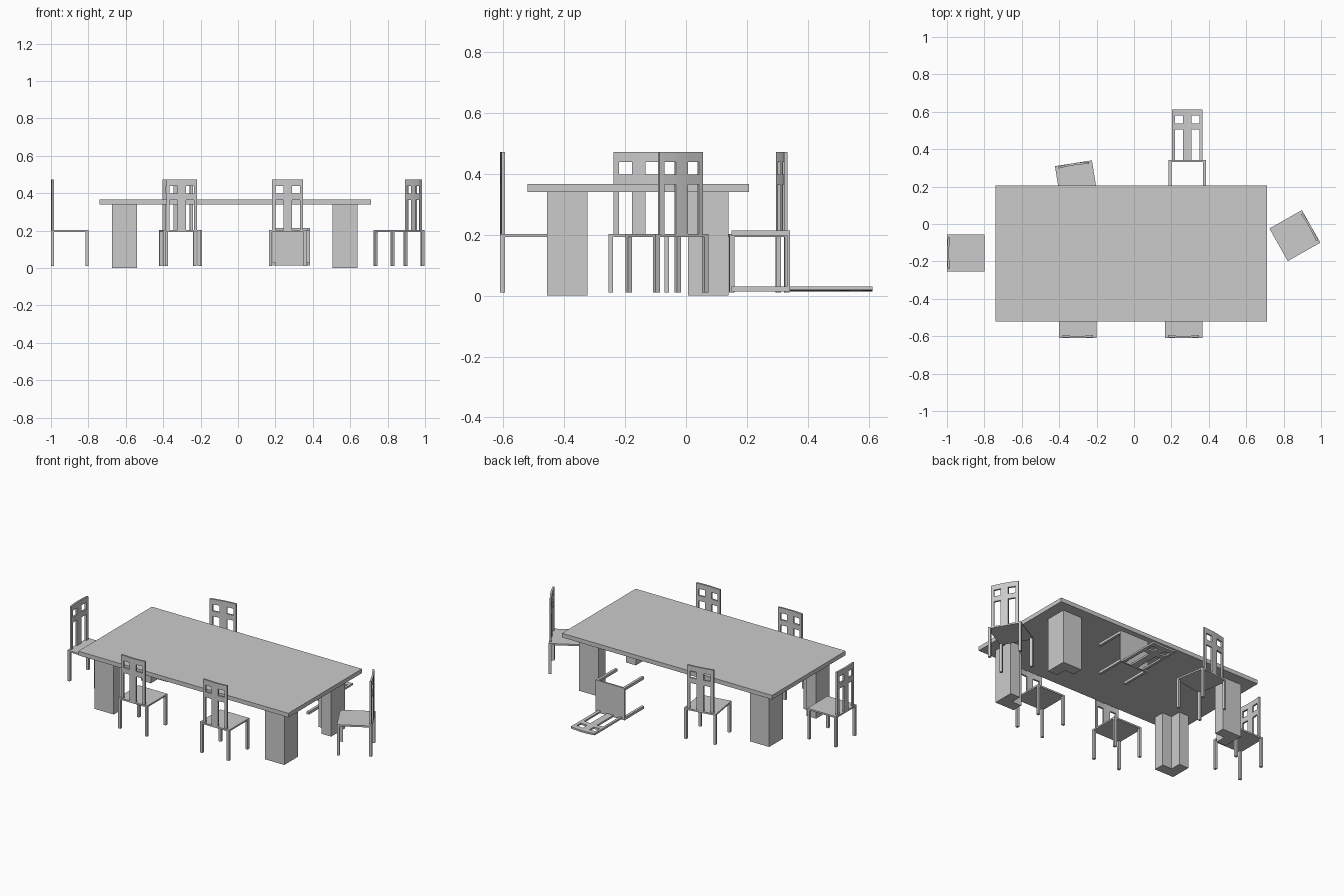
import bpy, bmesh, math
from mathutils import Matrix, Vector

if "Cube" in bpy.data.objects:
    bpy.data.objects.remove(bpy.data.objects["Cube"])

grey = bpy.data.materials.new("plain grey")
grey.diffuse_color = (0.6, 0.6, 0.6, 1)
grey.use_nodes = True
grey.node_tree.nodes["Principled BSDF"].inputs["Base Color"].default_value = grey.diffuse_color


def finish(bm, name):
    bmesh.ops.recalc_face_normals(bm, faces=bm.faces)
    me = bpy.data.meshes.new(name)
    bm.to_mesh(me)
    bm.free()
    me.materials.append(grey)
    return me


def place(me, name, mat=Matrix()):
    ob = bpy.data.objects.new(name, me)
    bpy.context.collection.objects.link(ob)
    ob.matrix_world = mat
    return ob


def add_box(bm, lo, hi):
    lo, hi = Vector(lo), Vector(hi)
    m = Matrix.Translation((lo + hi) / 2) @ Matrix.Diagonal((*(hi - lo), 1))
    bmesh.ops.create_cube(bm, size=1, matrix=m)


def extrude(bm, faces, vec):
    r = bmesh.ops.extrude_face_region(bm, geom=faces, use_keep_orig=True)
    vs = [g for g in r["geom"] if isinstance(g, bmesh.types.BMVert)]
    bmesh.ops.translate(bm, verts=vs, vec=vec)


# Table top
bm = bmesh.new()
add_box(bm, (-0.74, -0.52, 0.34), (0.712, 0.207, 0.366))
place(finish(bm, "table_top"), "table_top")

# L-shaped table legs, notch turned to the table middle
bm = bmesh.new()
a, t = 0.067, 0.0
L = [(-a, -a), (a, -a), (a, t), (t, t), (t, a), (-a, a)]
f = bm.faces.new([bm.verts.new((x, y, 0)) for x, y in L])
extrude(bm, [f], (0, 0, 0.34))
leg = finish(bm, "table_leg")
for i, (x, y) in enumerate([(-0.606, -0.39), (0.573, -0.39), (0.573, 0.073), (-0.606, 0.073)]):
    place(leg, f"table_leg_{i + 1}",
          Matrix.Translation((x, y, 0)) @ Matrix.Rotation(i * math.pi / 2, 4, 'Z'))

# Chair seat and chair legs (chair faces +y, back at -y)
bm = bmesh.new()
add_box(bm, (-0.1, -0.1, 0.182), (0.1, 0.1, 0.192))
seat = finish(bm, "chair_seat")
bm = bmesh.new()
for sx in (-1, 1):
    for sy in (-1, 1):
        cx, cy = sx * 0.092, sy * 0.092
        add_box(bm, (cx - 0.008, cy - 0.008, 0), (cx + 0.008, cy + 0.008, 0.183))
legs = finish(bm, "chair_legs")

# Slightly bowed back panel with two slots and two square windows
xs = [-0.0825, -0.0655, -0.0225, 0, 0.0225, 0.0655, 0.0825]
zs = [0.19, 0.354, 0.387, 0.429, 0.462]
bm = bmesh.new()
v = [[bm.verts.new((x, -0.1 + 0.005 * (x / 0.0825) ** 2, z)) for x in xs] for z in zs]
for r in range(4):
    for c in range(6):
        if not (r in (0, 2) and c in (1, 4)):
            bm.faces.new((v[r][c], v[r][c + 1], v[r + 1][c + 1], v[r + 1][c]))
extrude(bm, bm.faces[:], (0, 0.011, 0))
loose = [w for w in bm.verts if not w.link_faces]
bmesh.ops.delete(bm, geom=loose, context='VERTS')
back = finish(bm, "chair_back")


def chair(name, x, y, turn, z=0.01, tip=0):
    m = (Matrix.Translation((x, y, z)) @ Matrix.Rotation(math.radians(tip), 4, 'X')
         @ Matrix.Rotation(math.radians(turn), 4, 'Z'))
    for me, part in ((seat, "seat"), (legs, "legs"), (back, "back")):
        place(me, f"{name}_chair_{part}", m)


chair("front_left", -0.301, -0.51, 0)
chair("front_right", 0.265, -0.51, 0)
chair("left_end", -0.9, -0.155, 270)
chair("right_end", 0.86, -0.062, 119.5)
chair("rear_left", -0.308, 0.226, 189)
# Fallen chair lying on its back
chair("fallen", 0.285, 0.15, 180, z=0.114, tip=-90)
